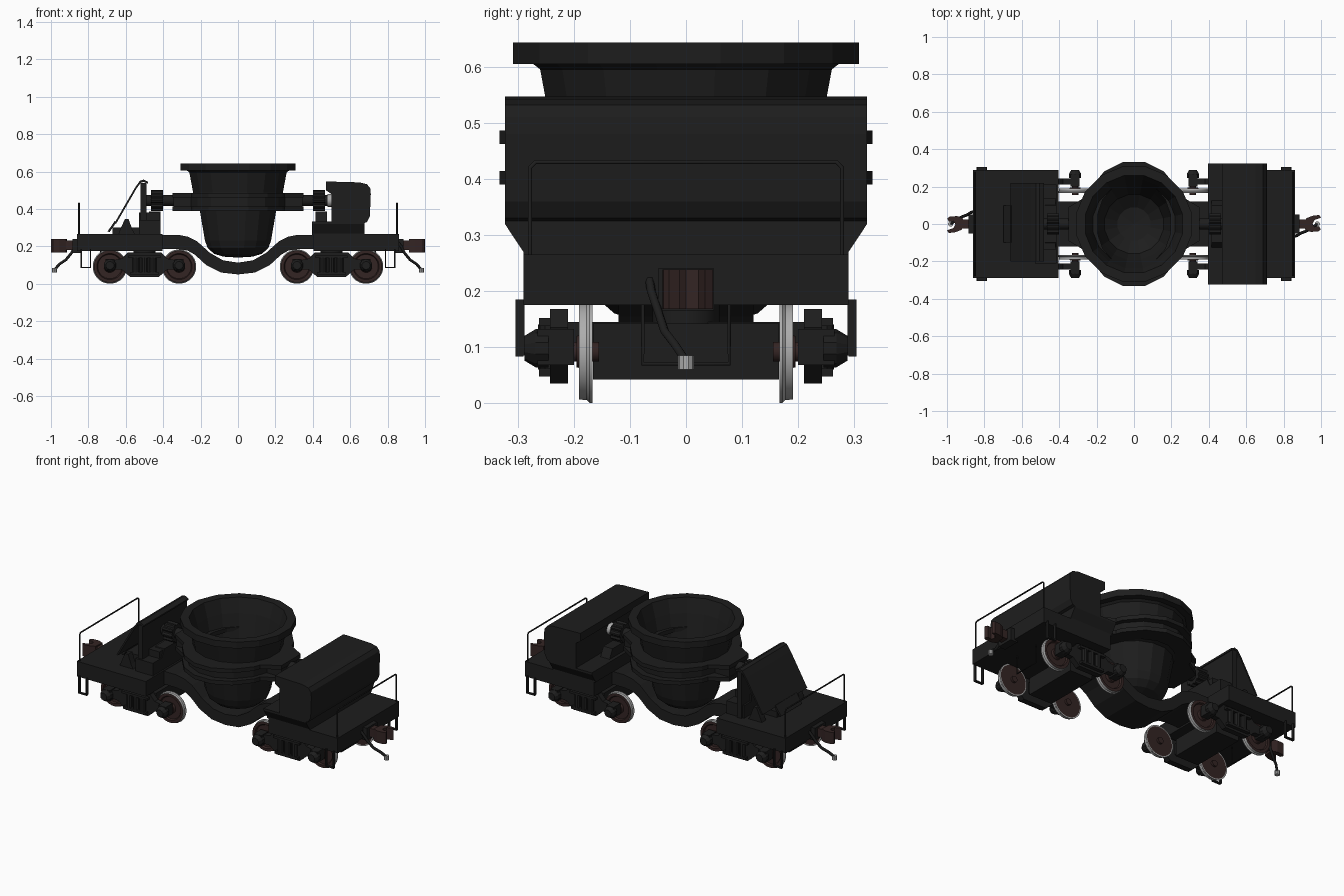
import bpy, bmesh, math
from mathutils import Vector

if "Cube" in bpy.data.objects:
    bpy.data.objects.remove(bpy.data.objects["Cube"])


def material(name, rgb):
    m = bpy.data.materials.new(name)
    m.diffuse_color = (*rgb, 1)
    m.use_nodes = True
    m.node_tree.nodes["Principled BSDF"].inputs["Base Color"].default_value = m.diffuse_color
    return m


BLACK = material("frame black", (0.0125, 0.0125, 0.0125))
BROWN = material("rust brown", (0.034, 0.018, 0.017))
STEEL = material("bright steel", (0.42, 0.42, 0.42))


def finish(name, bm, mats, smooth=False):
    bmesh.ops.remove_doubles(bm, verts=bm.verts, dist=1e-5)
    bmesh.ops.recalc_face_normals(bm, faces=bm.faces)
    me = bpy.data.meshes.new(name)
    bm.to_mesh(me)
    bm.free()
    ob = bpy.data.objects.new(name, me)
    bpy.context.collection.objects.link(ob)
    for m in mats:
        me.materials.append(m)
    if smooth:
        bpy.ops.object.select_all(action='DESELECT')
        ob.select_set(True)
        bpy.context.view_layer.objects.active = ob
        bpy.ops.object.shade_smooth_by_angle(angle=math.radians(35))
    return ob


def place(a, b, t, axis):
    return {'x': (t, a, b), 'y': (a, t, b), 'z': (a, b, t)}[axis]


def prism(name, pts, lo, hi, axis, mat=BLACK):
    """Extrude a flat outline along one axis."""
    bm = bmesh.new()
    ends = [[bm.verts.new(place(a, b, t, axis)) for a, b in pts] for t in (lo, hi)]
    for ring in ends:
        bm.faces.new(ring)
    n = len(pts)
    for i in range(n):
        j = (i + 1) % n
        bm.faces.new((ends[0][i], ends[0][j], ends[1][j], ends[1][i]))
    return finish(name, bm, [mat])


def box(name, x, y, z, mat=BLACK):
    x, z = sorted(x), sorted(z)
    return prism(name, [(x[0], z[0]), (x[1], z[0]), (x[1], z[1]), (x[0], z[1])],
                 min(y), max(y), 'y', mat)


def lathe(name, prof, centre, axis, n=16, mats=(BLACK,), rule=None, sy=1.0, smooth=False):
    """Spin (radius, offset) points round an axis; rule picks the material index."""
    bm = bmesh.new()
    rings = []
    for r, t in prof:
        ring = []
        for k in range(n):
            a = 2 * math.pi * (k + 0.5) / n
            p = place(r * math.cos(a), r * math.sin(a) * sy, t, axis)
            ring.append(bm.verts.new(Vector(p) + Vector(centre)))
        rings.append(ring)
    for i in range(len(prof) - 1):
        for k in range(n):
            j = (k + 1) % n
            f = bm.faces.new((rings[i][k], rings[i][j], rings[i + 1][j], rings[i + 1][k]))
            if rule:
                f.material_index = rule(prof[i][0], prof[i + 1][0])
    return finish(name, bm, mats, smooth)


def cyl(name, c, axis, r, lo, hi, n=14, mat=BLACK):
    return lathe(name, [(0, lo), (r, lo), (r, hi), (0, hi)], c, axis, n, (mat,), smooth=True)


def tube(name, pts, r, mat=BLACK):
    cu = bpy.data.curves.new(name, 'CURVE')
    cu.dimensions, cu.bevel_depth, cu.bevel_resolution = '3D', r, 1
    cu.use_fill_caps = True
    sp = cu.splines.new('POLY')
    sp.points.add(len(pts) - 1)
    for p, q in zip(sp.points, pts):
        p.co = (*q, 1)
    ob = bpy.data.objects.new(name, cu)
    bpy.context.collection.objects.link(ob)
    cu.materials.append(mat)
    return ob


# ladle bowl, with lip and hollow inside
lathe("ladle_bowl", [(0, .14), (.08, .145), (.13, .16), (.165, .19), (.18, .23), (.208, .39), (.238, .40),
                     (.245, .49), (.265, .595), (.278, .605), (.314, .605), (.314, .643), (.265, .643),
                     (.24, .56), (.195, .36), (.16, .24), (.09, .185), (0, .175)], (0, 0, 0), 'z', 16)
# carrying ring: two flanges with a web between
for nm, a, b in (("lower", .39, .414), ("upper", .462, .486)):
    lathe("ring_flange_" + nm, [(.2, a), (.285, a), (.285, b), (.2, b), (.2, a)], (0, 0, 0), 'z', 16, sy=1.19)
    for s in (-1, 1):
        prism("trunnion_plate_" + nm, [(s * .22, -.17), (s * .30, -.12), (s * .35, -.09),
                                       (s * .35, .09), (s * .30, .12), (s * .22, .17)], a, b, 'z')
lathe("ring_web", [(.22, .40), (.262, .40), (.262, .48), (.22, .48), (.22, .40)], (0, 0, 0), 'z', 16, sy=1.15)

# dropped centre beam passing under the ladle
top = [(-.44, .262), (-.32, .262), (-.27, .252), (-.22, .228), (-.15, .165), (-.08, .125), (0, .113)]
low = [(-.44, .185), (-.32, .185), (-.27, .178), (-.23, .155), (-.17, .10), (-.09, .06), (0, .05)]
mir = lambda p: [(-x, z) for x, z in reversed(p[:-1])]
prism("drop_beam", top + mir(top) + list(reversed(low + mir(low))), -.12, .12, 'y')

for s in (-1, 1):
    side = "left" if s < 0 else "right"
    # deck and trunnion drive
    box(side + "_deck", (s * .405, s * .86), (-.29, .29), (.175, .265))
    box(side + "_trunnion_block", (s * .25, s * .345), (-.085, .085), (.40, .48))
    cyl(side + "_trunnion_shaft", (0, 0, .445), 'x', .03, s * .26, s * .52)
    teeth = []
    for k in range(40):
        r = .056 if k % 4 < 2 else .047
        teeth.append((r * math.cos(k * math.pi / 20), .445 + r * math.sin(k * math.pi / 20)))
    prism(side + "_trunnion_gear", teeth, min(s * .40, s * .465), max(s * .40, s * .465), 'x')
    prism(side + "_trunnion_pedestal", [(-.16, .265), (.16, .265), (.10, .385), (-.10, .385)],
          min(s * .415, s * .475), max(s * .415, s * .475), 'x')

    # bogie
    cx = s * .5
    box(side + "_bogie_bolster", (cx - .075, cx + .075), (-.166, .166), (.042, .142))
    box(side + "_bogie_transom", (cx - .045, cx + .045), (-.215, .215), (.08, .145))
    cyl(side + "_bogie_pivot", (cx, 0, 0), 'z', .06, .14, .18)
    frame = [(-.2, .12), (-.12, .135), (-.09, .168), (.09, .168), (.12, .135), (.2, .12), (.2, .08),
             (.12, .075), (.075, .035), (-.075, .035), (-.12, .075), (-.2, .08)]
    for t in (-1, 1):
        prism(side + "_side_frame", [(cx + x, z) for x, z in frame], min(t * .21, t * .242),
              max(t * .21, t * .242), 'y')
        for dx in (-.045, 0, .045):
            cyl(side + "_spring", (cx + dx, 0, 0), 'z', .019, .06, .14, 10).location.y = t * .245
        box(side + "_spring_seat", (cx - .075, cx + .075), (t * .235, t * .262), (.048, .062))
        box(side + "_spring_cap", (cx - .085, cx + .085), (t * .235, t * .262), (.138, .152))
    for dx in (-.185, .185):
        x = cx + dx
        for t in (-1, 1):
            # axle stub, wheel with steel tread and flange, axle box
            cyl(side + "_axle_stub", (x, 0, .092), 'y', .018, t * .155, t * .22, 12, BROWN)
            lathe(side + "_wheel", [(0, t * .167), (.078, t * .167), (.085, t * .167), (.092, t * .167),
                                    (.092, t * .172), (.087, t * .177), (.086, t * .191), (.070, t * .191),
                                    (.065, t * .182), (.032, t * .182), (.028, t * .195), (0, t * .195)],
                  (x, 0, .092), 'y', 24, (BROWN, STEEL),
                  lambda a, b: int(min(a, b) > .08), smooth=True)
            box(side + "_axle_box", (x - .024, x + .024), (t * .20, t * .265), (.068, .132))
            lathe(side + "_axle_box_cover", [(.034, t * .245), (.034, t * .268), (.022, t * .288), (0, t * .288)],
                  (x, 0, .098), 'y', 10)

    # coupler: shank, jaw and knuckle (turned half round for the other end)
    box(side + "_coupler_pocket", (s * .84, s * .885), (-.05, .05), (.165, .24))
    box(side + "_coupler_shank", (s * .88, s * .94), (-.024, .024), (.18, .23), BROWN)
    jaw = [(.915, -.03), (.945, -.042), (.985, -.04), (.998, -.03), (.99, -.012), (.965, -.015), (.955, 0),
           (.965, .022), (1.0, .034), (.99, .048), (.955, .044), (.92, .03)]
    prism(side + "_coupler_jaw", [(s * x, s * y) for x, y in jaw], .168, .238, 'z', BROWN)
    # brake hose with steel end
    hose = [(.855, -.065, .22), (.872, -.062, .20), (.89, -.05, .165), (.92, -.038, .128), (.955, -.02, .105),
            (.98, 0, .075)]
    tube(side + "_brake_hose", [(s * x, s * y, z) for x, y, z in hose], .008)
    cyl(side + "_hose_end", (s * .98, 0, 0), 'z', .014, .06, .085, 10, STEEL)
    # brake rigging bar, handrail and steps
    tube(side + "_brake_bar", [(s * .735, y, z) for y, z in ((-.077, .18), (-.077, .07), (.077, .07), (.077, .18))],
         .004)
    tube(side + "_handrail", [(s * .85, y, z) for y, z in ((-.278, .26), (-.278, .42), (-.268, .43), (.268, .43),
                                                          (.278, .42), (.278, .26))], .0045)
    for t in (-1, 1):
        for x in (.785, .835):
            box(side + "_step_hanger", (s * x, s * (x + .007)), (t * .288, t * .304), (.085, .185))
        box(side + "_step_tread", (s * .785, s * .842), (t * .29, t * .304), (.083, .09))

# right end: machinery house on a flared base
prism("machinery_house", [(.47, .547), (.65, .542), (.69, .532), (.707, .51), (.71, .48), (.705, .36), (.69, .33),
                          (.66, .32), (.50, .32), (.50, .48), (.47, .50)], -.323, .323, 'y')
prism("house_base", [(-.29, .262), (.29, .262), (.29, .27), (.323, .32), (.323, .332), (-.323, .332),
                     (-.323, .32), (-.29, .27)], .395, .675, 'x')
cyl("drive_hub", (0, 0, .445), 'x', .034, .478, .505, 14, STEEL)

# left end: sloping heat shield, its upright and machinery
shield = [(-.66, .325), (-.55, .515), (-.525, .55), (-.505, .557), (-.48, .545), (-.482, .535), (-.505, .545),
          (-.52, .54), (-.542, .51), (-.652, .32)]
prism("heat_shield", shield, -.2, .22, 'y')
prism("heat_shield_tail", [(-.697, .28), (-.66, .335), (-.65, .33), (-.687, .275)], -.1, .1, 'y')
box("shield_upright", (-.52, -.49), (-.2, .22), (.262, .54))
box("drive_case", (-.53, -.415), (-.21, .21), (.262, .34))
box("drive_case_top", (-.53, -.42), (-.14, .14), (.34, .38))
for y in (-.18, .18):
    prism("shield_bracket", [(-.64, .262), (-.63, .29), (-.605, .345), (-.585, .345), (-.565, .29), (-.55, .262)],
          y - .02, y + .02, 'y')
box("motor_base", (-.67, -.53), (-.1, .1), (.262, .30))
